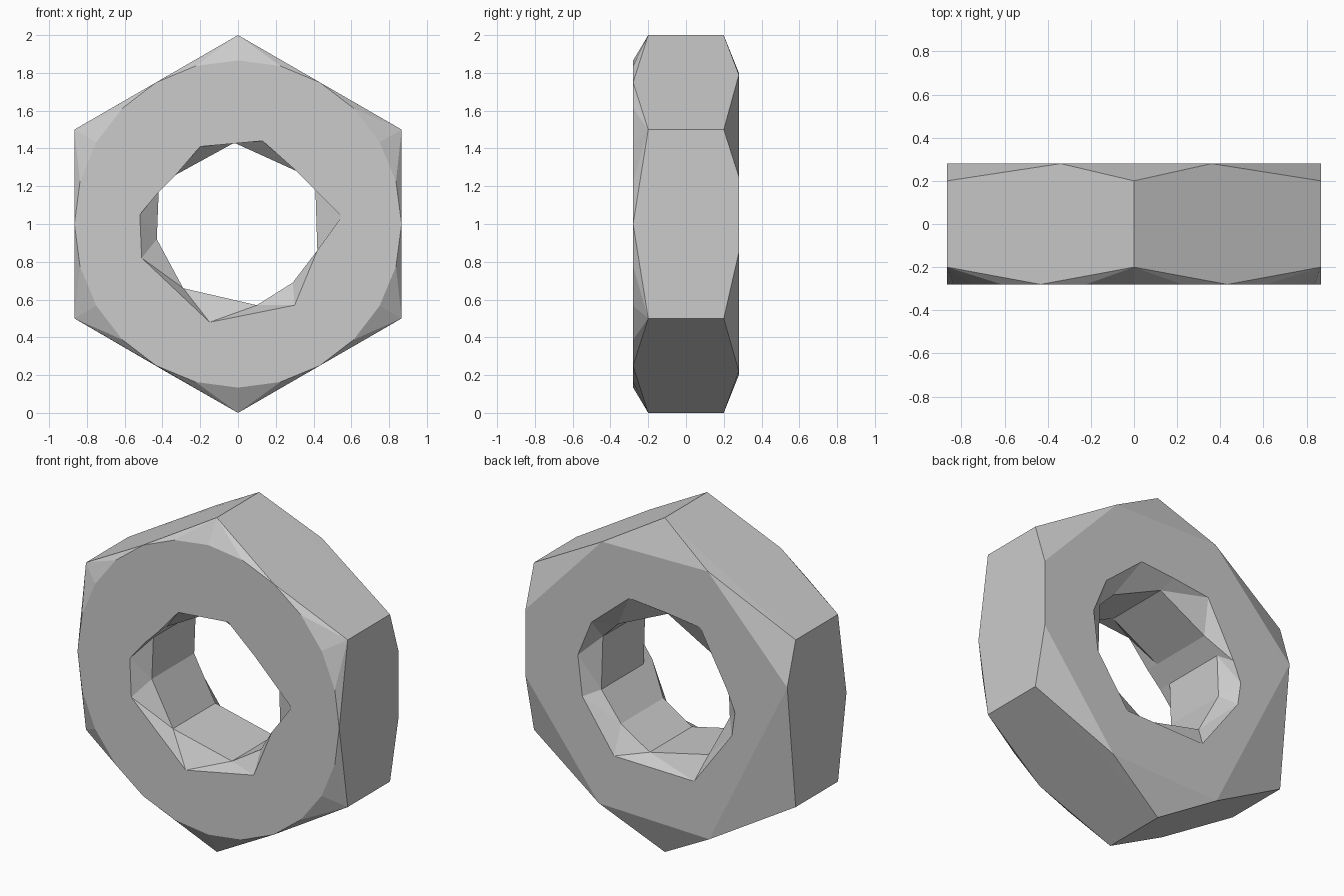
import bpy, bmesh, math

if "Cube" in bpy.data.objects:
    bpy.data.objects.remove(bpy.data.objects["Cube"])

CENTER_Z = 1.0
TAU = 2 * math.pi
bm = bmesh.new()


def angle(p):
    return math.atan2(p[1], p[0]) % TAU


def ring(points, y):
    """Closed loop of vertices at depth y, sorted by angle around the nut axis."""
    pts = sorted(points, key=angle)
    return [(angle(p), bm.verts.new((p[0], y, p[1] + CENTER_Z))) for p in pts]


def stitch(a, b):
    """Join two loops, which may differ in point count, with triangles."""
    def at(r, k):
        return r[k % len(r)][0] + TAU * (k // len(r)), r[k % len(r)][1]
    i = j = 0
    while i < len(a) or j < len(b):
        (a0, va), (a1, va1) = at(a, i), at(a, i + 1)
        (b0, vb), (b1, vb1) = at(b, j), at(b, j + 1)
        if j >= len(b) or (i < len(a) and a0 + a1 <= b0 + b1):
            bm.faces.new((va, va1, vb))
            i += 1
        else:
            bm.faces.new((va, vb1, vb))
            j += 1


def polygon(radius, sides, start=0.0):
    return [(radius * math.cos(start + TAU * k / sides),
             radius * math.sin(start + TAU * k / sides)) for k in range(sides)]


# hexagonal body: corners on both sides
hexagon = polygon(1.0, 6, math.pi / 6)
corners_front = ring(hexagon, -0.20)
corners_back = ring(hexagon, 0.20)

# round washer face in front, coarser face at the back
face_front = ring(polygon(0.866, 24), -0.28)
face_back = ring([(0.866, 0.25), (0.36, 0.79), (-0.34, 0.80), (-0.866, 0.245),
                  (-0.35, -0.80), (0.38, -0.78), (0.866, -0.15)], 0.28)

# countersunk hole openings
hole_front = ring([(0.55, 0.04), (0.42, 0.17), (0.31, 0.28), (0.13, 0.44),
                   (-0.20, 0.41), (-0.33, 0.26), (-0.42, 0.17), (-0.52, 0.05),
                   (-0.51, -0.18), (-0.15, -0.52), (0.30, -0.43),
                   (0.42, -0.14)], -0.28)
hole_back = ring([(0.43, 0.29), (0.18, 0.50), (-0.05, 0.48), (-0.29, 0.45),
                  (-0.47, 0.12), (-0.52, 0.0), (-0.50, -0.14), (-0.25, -0.48),
                  (0.28, -0.47), (0.49, -0.17), (0.52, 0.07)], 0.28)

# bore
bore = [(0.41, 0.18), (0.31, 0.28), (-0.02, 0.43), (-0.33, 0.26), (-0.42, 0.17),
        (-0.43, -0.08), (-0.29, -0.34), (0.10, -0.43), (0.29, -0.31), (0.42, -0.14)]
bore_front = ring(bore, -0.20)
bore_back = ring(bore, 0.20)

# join the loops into one closed shell
loops = [hole_front, face_front, corners_front, corners_back,
         face_back, hole_back, bore_back, bore_front]
for k, loop in enumerate(loops):
    stitch(loop, loops[(k + 1) % len(loops)])
bmesh.ops.recalc_face_normals(bm, faces=bm.faces)

mesh = bpy.data.meshes.new("hex_nut")
bm.to_mesh(mesh)
bm.free()
bpy.context.collection.objects.link(bpy.data.objects.new("hex_nut", mesh))
